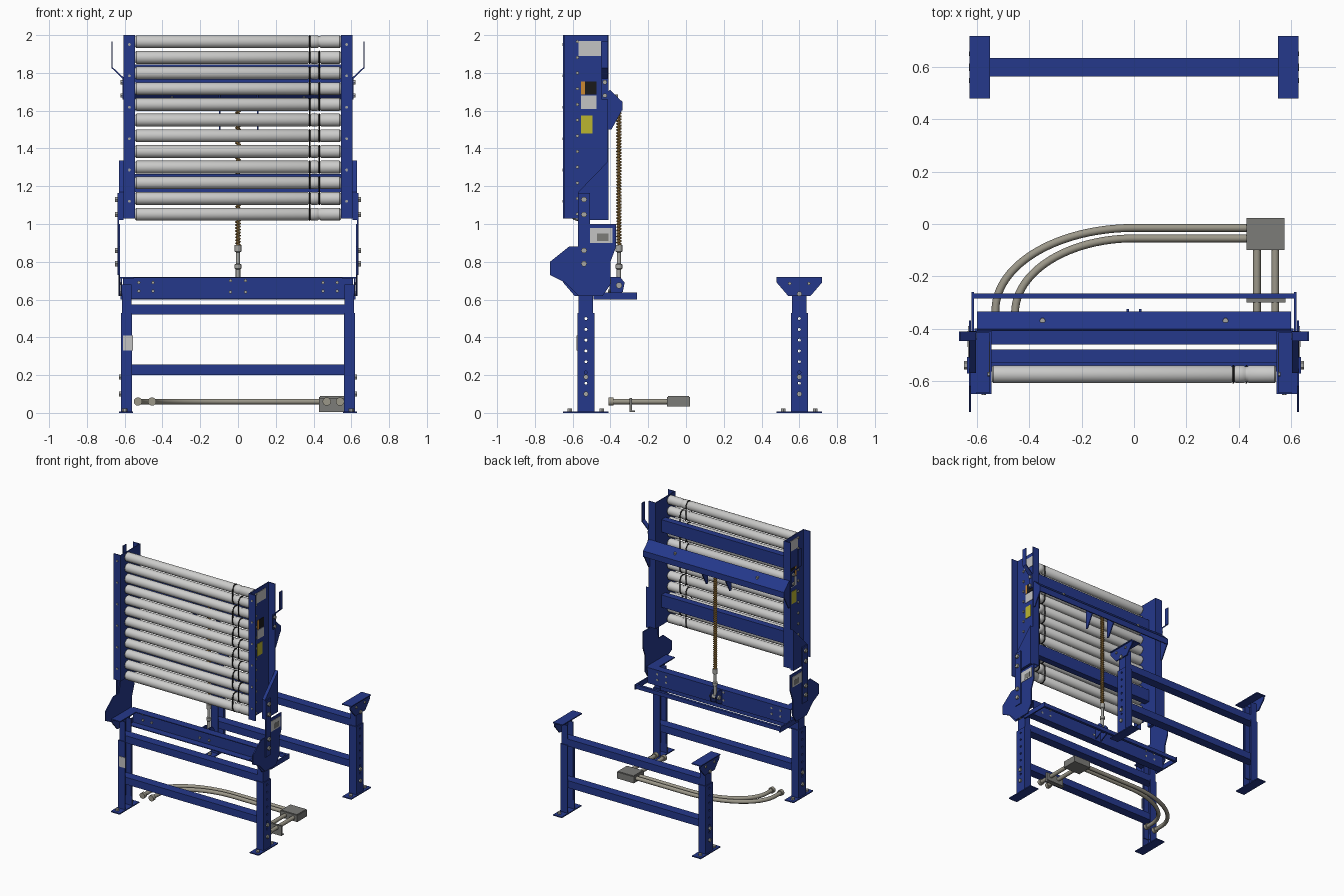
import bpy, bmesh, math
from mathutils import Vector

if "Cube" in bpy.data.objects:
    bpy.data.objects.remove(bpy.data.objects["Cube"])


def material(name, r, g, b):
    m = bpy.data.materials.new(name)
    m.use_nodes = True
    m.diffuse_color = (r, g, b, 1)
    m.node_tree.nodes["Principled BSDF"].inputs["Base Color"].default_value = (r, g, b, 1)
    return m


blue = material("blue paint", 0.018, 0.04, 0.26)
roller_grey = material("roller grey", 0.6, 0.6, 0.59)
steel = material("bolt steel", 0.38, 0.38, 0.36)
pipe_grey = material("pipe beige", 0.33, 0.31, 0.25)
box_grey = material("box grey", 0.2, 0.2, 0.19)
label_grey = material("label grey", 0.55, 0.55, 0.55)
yellow = material("label yellow", 0.5, 0.46, 0.03)
orange = material("label orange", 0.6, 0.25, 0.03)
gold = material("spring gold", 0.36, 0.2, 0.05)
black = material("belt black", 0.01, 0.01, 0.01)


def finish(name, bm, mat, smooth=False):
    bmesh.ops.recalc_face_normals(bm, faces=bm.faces)
    me = bpy.data.meshes.new(name)
    bm.to_mesh(me)
    bm.free()
    if smooth:
        for p in me.polygons:
            p.use_smooth = True
        me.set_sharp_from_angle(angle=math.radians(40))
    me.materials.append(mat)
    ob = bpy.data.objects.new(name, me)
    bpy.context.collection.objects.link(ob)
    return ob


def place(axis, a, b, h):
    return {"x": (h, a, b), "y": (a, h, b), "z": (a, b, h)}[axis]


def prism(name, pts, axis, lo, hi, mat=blue):
    bm = bmesh.new()
    rings = [[bm.verts.new(place(axis, a, b, h)) for a, b in pts] for h in (lo, hi)]
    n = len(pts)
    for ring in rings:
        bm.faces.new(ring)
    for i in range(n):
        j = (i + 1) % n
        bm.faces.new((rings[0][i], rings[0][j], rings[1][j], rings[1][i]))
    return finish(name, bm, mat)


def box(name, x, y, z, mat=blue):
    return prism(name, [(x[0], y[0]), (x[1], y[0]), (x[1], y[1]), (x[0], y[1])], "z", z[0], z[1], mat)


def lathe(name, profile, axis, at, mat, sides=20):
    """Turn (height, radius) pairs around an axis through `at`, with capped ends."""
    bm = bmesh.new()
    rings = []
    for h, r in profile:
        ring = []
        for i in range(sides):
            t = math.tau * i / sides
            ring.append(bm.verts.new(Vector(place(axis, r * math.cos(t), r * math.sin(t), h)) + Vector(at)))
        rings.append(ring)
    for low, high in zip(rings, rings[1:]):
        for i in range(sides):
            j = (i + 1) % sides
            bm.faces.new((low[i], low[j], high[j], high[i]))
    bm.faces.new(rings[0])
    bm.faces.new(rings[-1])
    return finish(name, bm, mat, sides > 8)


def bolt(name, axis, at, r=0.011, h=0.008):
    return lathe(name, [(-h, r), (h, r)], axis, at, steel, 6)


def tube(name, pts, r, mat, cyclic=False, res=3):
    cu = bpy.data.curves.new(name, "CURVE")
    cu.dimensions = "3D"
    cu.bevel_depth, cu.bevel_resolution, cu.use_fill_caps = r, res, True
    sp = cu.splines.new("POLY")
    sp.points.add(len(pts) - 1)
    for p, co in zip(sp.points, pts):
        p.co = (*co, 1)
    sp.use_cyclic_u = cyclic
    cu.materials.append(mat)
    ob = bpy.data.objects.new(name, cu)
    bpy.context.collection.objects.link(ob)


def channel(web, tip, y0, y1, t=0.006):
    d = math.copysign(t, tip - web)
    return [(web, y0), (tip, y0), (tip, y0 + t), (web + d, y0 + t),
            (web + d, y1 - t), (tip, y1 - t), (tip, y1), (web, y1)]


def drill(ob, cutter):
    mod = ob.modifiers.new("holes", "BOOLEAN")
    mod.operation, mod.object, mod.solver = "DIFFERENCE", cutter, "EXACT"


def hole_cutter(name, y):
    bm = bmesh.new()
    for k in range(8):
        ring = [bm.verts.new((-0.7, y + 0.008 * math.cos(t), 0.1 + 0.057 * k + 0.008 * math.sin(t)))
                for t in [math.tau * i / 10 for i in range(10)]]
        out = bmesh.ops.extrude_face_region(bm, geom=[bm.faces.new(ring)])
        bmesh.ops.translate(bm, vec=(1.4, 0, 0),
                            verts=[g for g in out["geom"] if isinstance(g, bmesh.types.BMVert)])
    cutter = finish(name, bm, steel)
    cutter.hide_render = True
    cutter.hide_viewport = True
    cutter.display_type = "WIRE"
    return cutter


# Two leg frames with crossbars
for frame, yc in (("front", -0.53), ("rear", 0.6)):
    cutter = hole_cutter(frame + "_hole_cutter", yc)
    for s in (-1, 1):
        leg = prism(frame + "_leg", channel(s * 0.62, s * 0.56, yc - 0.045, yc + 0.045), "z", 0, 0.53)
        inner = prism(frame + "_inner_leg", channel(s * 0.613, s * 0.565, yc - 0.038, yc + 0.038), "z", 0.08, 0.68)
        drill(leg, cutter)
        drill(inner, cutter)
        box(frame + "_base_plate", (s * 0.555, s * 0.63), (yc - 0.12, yc + 0.12), (0, 0.008))
        head = [(-0.12, 0.72), (0.12, 0.72), (0.12, 0.69), (0.06, 0.62), (-0.06, 0.62), (-0.12, 0.69)]
        prism(frame + "_head_plate", [(yc + y, z) for y, z in head], "x", s * 0.614, s * 0.623)
        box(frame + "_head_flange", (s * 0.55, s * 0.63), (yc - 0.12, yc + 0.12), (0.712, 0.72))
        for d in (-0.085, 0.085):
            bolt("anchor_bolt", "z", (s * 0.6, yc + d, 0.014), 0.014)
            bolt("head_bolt", "x", (s * 0.623, yc + d * 0.6, 0.685), 0.009)
        for z in (0.1, 0.19, 0.63):
            bolt("leg_bolt", "x", (s * 0.623, yc, z), 0.014)
    for z in (0.2, 0.52):
        box(frame + "_crossbar", (-0.606, 0.606), (yc - 0.035, yc + 0.035), (z, z + 0.055))
box("leg_label", (-0.61, -0.555), (-0.579, -0.575), (0.33, 0.41), label_grey)

# Lower beam and its tie bar
prism("lower_beam", [(-0.46, 0.72), (-0.4, 0.72), (-0.4, 0.6), (-0.46, 0.6), (-0.46, 0.606),
                     (-0.406, 0.606), (-0.406, 0.714), (-0.46, 0.714)], "x", -0.61, 0.61)
box("tie_bar", (-0.62, 0.62), (-0.285, -0.265), (0.605, 0.635))
for s in (-1, 1):
    box("tie_bar_arm", (s * 0.612, s * 0.622), (-0.49, -0.26), (0.6, 0.637))
    for x in (0.45, 0.525):
        for z in (0.645, 0.69):
            bolt("beam_bolt", "y", (s * x, -0.406, z), 0.009)
    for z in (0.64, 0.7):
        bolt("beam_bolt", "y", (s * 0.04, -0.406, z), 0.009)

# Hinged gate: side rails, hinge plates, labels and handles
pitch, roller_y = 0.083, -0.575
levels = [1.052 + pitch * k for k in range(12)]
hinge = [(-0.72, 0.8), (-0.62, 0.88), (-0.56, 0.88), (-0.53, 1), (-0.37, 1), (-0.37, 0.88), (-0.4, 0.8),
         (-0.4, 0.68), (-0.44, 0.62), (-0.57, 0.62), (-0.64, 0.69), (-0.72, 0.73)]
for s in (-1, 1):
    prism("gate_rail", channel(s * 0.546, s * 0.605, -0.65, -0.41), "z", 1.03, 2)
    prism("rail_foot_plate", [(-0.57, 1.02), (-0.57, 1.17), (-0.41, 1.335), (-0.41, 1.02)], "x", s * 0.605, s * 0.63)
    box("hinge_strap", (s * 0.63, s * 0.638), (-0.572, -0.508), (0.73, 1.165))
    prism("hinge_plate", hinge, "x", s * 0.624, s * 0.632)
    for y, z in ((-0.54, 1.13), (-0.54, 1.05), (-0.54, 0.86), (-0.54, 0.79)):
        bolt("hinge_bolt", "x", (s * 0.64, y, z), 0.016, 0.01)
    for z in levels:
        bolt("axle_bolt", "x", (s * 0.553, roller_y, z), 0.009)
    for k in range(6):
        bolt("rail_screw", "y", (s * 0.575, -0.65, 1.12 + 0.166 * k), 0.008, 0.004)
    for z in (1.68, 1.75):
        bolt("handle_bolt", "x", (s * 0.612, -0.43, z), 0.013, 0.01)
    for y0, y1, z0, z1, mat in ((-0.57, -0.45, 1.89, 1.97, label_grey), (-0.555, -0.475, 1.61, 1.68, label_grey),
                                (-0.555, -0.535, 1.685, 1.755, orange), (-0.535, -0.475, 1.685, 1.755, black),
                                (-0.555, -0.495, 1.48, 1.575, yellow)):
        box("rail_label", (s * 0.552, s * 0.555), (y0, y1), (z0, z1), mat)
    box("hinge_label", (s * 0.632, s * 0.635), (-0.54, -0.39), (0.9, 0.98), label_grey)
    box("hinge_label_mark", (s * 0.635, s * 0.636), (-0.47, -0.41), (0.91, 0.95), box_grey)
    prism("gate_handle", [(s * x, z) for x, z in ((0.605, 1.66), (0.605, 1.775), (0.664, 1.83), (0.664, 1.965),
          (0.67, 1.965), (0.67, 1.826), (0.612, 1.77), (0.612, 1.66))], "y", -0.447, -0.412)

# Gate crossmembers
for z in (1.17, 1.75):
    box("gate_crossbar", (-0.546, 0.546), (-0.53, -0.48), (z, z + 0.095))
prism("gate_angle", [(-0.402, 1.71), (-0.335, 1.645), (-0.335, 1.6), (-0.343, 1.6), (-0.343, 1.64), (-0.41, 1.703)],
      "x", -0.6, 0.6)
for x in (-0.6, -0.1, 0.1, 0.592):
    prism("angle_gusset", [(-0.41, 1.705), (-0.34, 1.643), (-0.34, 1.6), (-0.395, 1.5), (-0.41, 1.5)],
          "x", x, x + 0.008)
for x in (-0.35, 0.35):
    bolt("angle_bolt", "z", (x, -0.37, 1.678))

# Grooved rollers, with drive belts joining neighbours alternately
r, g = 0.034, 0.029
profile = [(-0.544, r - 0.006), (-0.538, r), (0.37, r), (0.376, g), (0.384, g), (0.39, r),
           (0.42, r), (0.426, g), (0.434, g), (0.44, r), (0.538, r), (0.544, r - 0.006)]
for k, z in enumerate(levels):
    lathe("roller", profile, "x", (0, roller_y, z), roller_grey, 24)
    if k < 11:
        x = (0.38, 0.43)[k % 2]
        loop = []
        for i in range(20):
            t = math.pi * i / 9.5 if i < 10 else math.pi * (i - 0.5) / 9.5
            loop.append((x, roller_y + 0.032 * math.cos(t), z + 0.032 * math.sin(t) + (pitch if i < 10 else 0)))
        tube("drive_belt", loop, 0.004, black, True, 1)

# Counterbalance spring and its rod
sy = -0.355
turns, steps = 46, 10
tube("spring", [(0.011 * math.cos(math.tau * i / steps), sy + 0.011 * math.sin(math.tau * i / steps),
                 0.89 + 0.74 * i / (turns * steps)) for i in range(turns * steps + 1)], 0.0045, gold, res=1)
lathe("spring_core", [(0.88, 0.007), (1.64, 0.007)], "z", (0, sy, 0), gold, 10)
lathe("spring_rod", [(0.68, 0.012), (0.76, 0.012), (0.765, 0.018), (0.785, 0.018), (0.79, 0.011), (0.85, 0.011),
                     (0.855, 0.018), (0.89, 0.018)], "z", (0, sy, 0), steel)
for s in (-1, 1):
    prism("rod_bracket", [(-0.4, 0.72), (-0.35, 0.72), (-0.325, 0.69), (-0.335, 0.64), (-0.4, 0.61)],
          "x", s * 0.02, s * 0.028)
lathe("rod_pin", [(-0.04, 0.016), (0.04, 0.016)], "x", (0, sy, 0.675), steel)

# Floor pipes, junction box and clip
pz = 0.06
box("junction_box", (0.43, 0.575), (-0.1, 0.022), (0.035, 0.085), box_grey)
box("junction_box_lid", (0.435, 0.57), (-0.095, 0.017), (0.085, 0.089), box_grey)
for start_y, a, end_y in ((-0.015, 0.53, -0.33), (-0.055, 0.455, -0.34)):
    bend = [(-a * math.sin(t), end_y + (start_y - end_y) * math.cos(t), pz)
            for t in [math.pi / 2 * i / 24 for i in range(25)]]
    tube("curved_pipe", [(0.43, start_y, pz)] + bend + [(-a, -0.4, pz)], 0.015, pipe_grey)
    lathe("pipe_fitting", [(-0.41, 0.022), (-0.385, 0.022)], "y", (-a, 0, pz), pipe_grey)
for x in (0.47, 0.54):
    tube("short_pipe", [(x, -0.1, pz), (x, -0.4, pz)], 0.015, pipe_grey)
    lathe("pipe_fitting", [(-0.41, 0.022), (-0.385, 0.022)], "y", (x, 0, pz), pipe_grey)
box("pipe_clip", (0.43, 0.58), (-0.3, -0.285), (0.01, 0.08), box_grey)
box("pipe_clip_foot", (0.43, 0.58), (-0.3, -0.27), (0.005, 0.012), box_grey)
